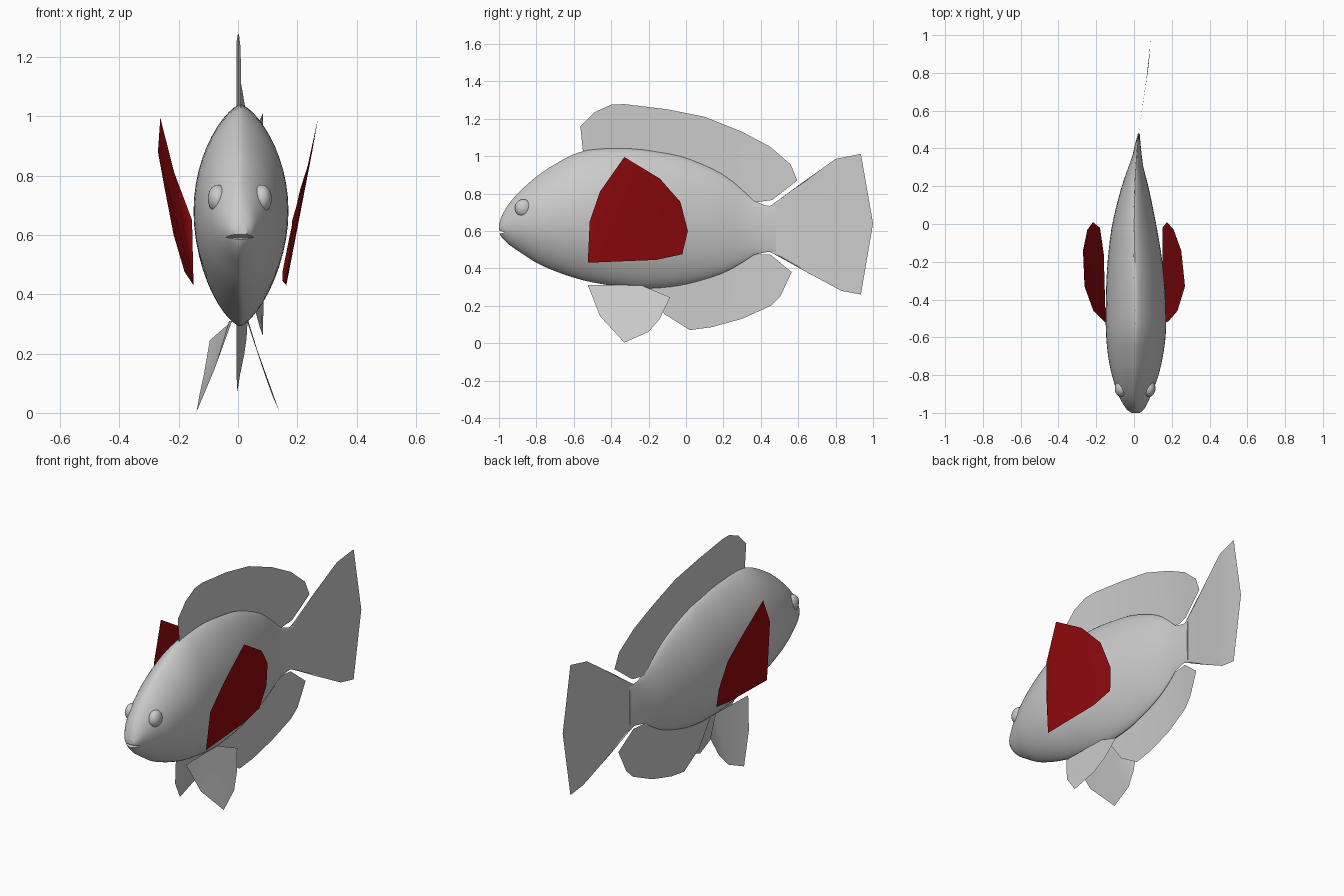
import bpy, bmesh, math

if "Cube" in bpy.data.objects:
    bpy.data.objects.remove(bpy.data.objects["Cube"])


def curve(keys, t):
    """Smooth (Hermite) interpolation through rows of (t, value, value...)."""
    n = len(keys)
    t = min(max(t, keys[0][0]), keys[-1][0])
    i = max(k for k in range(n - 1) if keys[k][0] <= t)
    a, b = keys[i], keys[i + 1]
    h = b[0] - a[0]
    u = (t - a[0]) / h

    def slope(k, c):
        p, q = keys[max(k - 1, 0)], keys[min(k + 1, n - 1)]
        return (q[c] - p[c]) / (q[0] - p[0])
    return [(2*u**3 - 3*u**2 + 1) * a[c] + (u**3 - 2*u**2 + u) * h * slope(i, c)
            + (3*u**2 - 2*u**3) * b[c] + (u**3 - u**2) * h * slope(i + 1, c)
            for c in range(1, len(a))]


def make(name, verts, faces, smooth=True):
    me = bpy.data.meshes.new(name)
    me.from_pydata(verts, [], faces)
    bm = bmesh.new()
    bm.from_mesh(me)
    bmesh.ops.recalc_face_normals(bm, faces=bm.faces)
    bm.to_mesh(me)
    bm.free()
    ob = bpy.data.objects.new(name, me)
    bpy.context.collection.objects.link(ob)
    for p in me.polygons:
        p.use_smooth = smooth
    return ob


# Swimming bend of the spine: (y, x)
SPINE = [(-1, .01), (-.55, .01), (-.2, -.005), (.2, .002), (.4, .015),
         (.5, .028), (.66, .05), (.845, .078), (1, .088)]

# Body stations: (y, top z, bottom z, left x, right x)
BODY = [(-1, .635, .59, -.012, .03), (-.985, .68, .565, -.035, .05),
        (-.95, .74, .53, -.06, .07), (-.9, .80, .495, -.085, .093),
        (-.8, .89, .43, -.117, .13), (-.7, .957, .385, -.137, .153),
        (-.6, 1.01, .35, -.147, .167), (-.5, 1.035, .325, -.15, .17),
        (-.3, 1.04, .295, -.146, .161), (-.15, 1.022, .295, -.135, .143),
        (0, .99, .315, -.115, .117), (.2, .90, .375, -.065, .076),
        (.3, .82, .43, -.03, .05), (.37, .755, .475, -.006, .04),
        (.42, .738, .485, .005, .035), (.48, .728, .49, .021, .03)]

# Body: lofted pointed-oval rings
N, M = 48, 40
ys = [-1 + 1.48 * (1 - math.cos(math.pi * (.5 * k / M))) for k in range(M + 1)]
verts, faces = [], []
for y in ys:
    top, bot, xl, xr = curve(BODY, y)
    cx, hw = (xl + xr) / 2, (xr - xl) / 2
    cz, hh = (top + bot) / 2, (top - bot) / 2
    for j in range(N):
        c, s = math.cos(2 * math.pi * j / N), math.sin(2 * math.pi * j / N)
        verts.append((cx + hw * math.copysign(abs(c) ** 1.4, c), y, cz + hh * s))
for i in range(M):
    for j in range(N):
        k = (j + 1) % N
        faces.append((i*N + j, i*N + k, (i+1)*N + k, (i+1)*N + j))
faces += [tuple(range(N)), tuple(range(M*N, (M+1)*N))]
body = make("body", verts, faces)

# Mouth: wedge cut out of the snout
sec = [(-1.03, .612), (-.968, .592), (-1.03, .578)]
cutter = make("mouth_cutter", [(x, y, z) for x in (-.07, .09) for y, z in sec],
              [(0, 1, 2), (3, 4, 5), (0, 1, 4, 3), (1, 2, 5, 4), (2, 0, 3, 5)], False)
cutter.hide_render = True
mod = body.modifiers.new("mouth", 'BOOLEAN')
mod.operation, mod.object, mod.solver = 'DIFFERENCE', cutter, 'EXACT'
bpy.context.view_layer.objects.active = body
body.select_set(True)
bpy.ops.object.modifier_apply(modifier="mouth")
bpy.data.objects.remove(cutter)
bpy.ops.object.shade_smooth_by_angle(angle=math.radians(40))

# Eyes
for side, x in (("left", -.068), ("right", .08)):
    bpy.ops.mesh.primitive_uv_sphere_add(segments=24, ring_count=16, radius=.045,
                                         location=(x, -.87, .722))
    eye = bpy.context.object
    eye.name = side + "_eye"
    eye.scale = (.75, 1, 1.05)
    bpy.ops.object.shade_smooth()


def median_fin(name, pairs, n=6):
    """Thin sheet on the spine, stretched between (base, tip) point pairs."""
    v, f = [], []
    for by, bz, ty, tz in pairs:
        for k in range(n + 1):
            y, z = by + (ty - by) * k / n, bz + (tz - bz) * k / n
            v.append((curve(SPINE, y)[0], y, z))
    w = n + 1
    for i in range(len(pairs) - 1):
        for k in range(n):
            f.append((i*w + k, i*w + k + 1, (i+1)*w + k + 1, (i+1)*w + k))
    return make(name, v, f)


# Median fins: (base y, base z, tip y, tip z)
median_fin("dorsal_fin", [
    (-.55, 1.015, -.565, 1.16), (-.48, 1.025, -.49, 1.235), (-.4, 1.03, -.4, 1.275),
    (-.33, 1.03, -.33, 1.278), (-.12, 1.01, -.1, 1.25), (.04, .965, .1, 1.21),
    (.15, .915, .3, 1.13), (.24, .86, .45, 1.05), (.31, .80, .56, .955),
    (.35, .755, .595, .87), (.355, .75, .46, .765)])
median_fin("anal_fin", [
    (-.22, .30, -.115, .155), (-.12, .31, .02, .07), (-.03, .32, .135, .085),
    (.1, .35, .3, .13), (.2, .385, .455, .2), (.27, .42, .505, .25),
    (.33, .455, .565, .38), (.355, .475, .45, .475)])
median_fin("tail_fin", [
    (.44, .73, .457, .73), (.44, .725, .62, .857), (.44, .71, .8, .985),
    (.44, .69, .935, 1.012), (.44, .61, 1, .64), (.44, .53, .935, .26),
    (.44, .51, .83, .28), (.44, .495, .62, .393), (.44, .49, .457, .49)])

# Paired fins: shared (y, z) outline, one x list per side, fanned from first point
PECTORAL = [(-.525, .43), (-.515, .65), (-.46, .81), (-.33, .995), (-.14, .88),
            (-.03, .755), (.01, .6), (-.02, .475), (-.16, .445)]
PELVIC = [(-.24, .31), (-.525, .31), (-.46, .145), (-.33, .003), (-.2, .06),
          (-.14, .13), (-.085, .245)]
red = bpy.data.materials.new("red_fin")
red.diffuse_color = (.3, .003, .004, 1)
red.use_nodes = True
red.node_tree.nodes["Principled BSDF"].inputs["Base Color"].default_value = red.diffuse_color


def paired_fin(name, outline, xs):
    return make(name, [(x, y, z) for x, (y, z) in zip(xs, outline)],
                [(0, i, i + 1) for i in range(1, len(outline) - 1)])


for name, xs in (("right", [.163, .183, .23, .27, .25, .21, .175, .15, .15]),
                 ("left", [-.15, -.155, -.215, -.262, -.27, -.247, -.217, -.18, -.16])):
    paired_fin(name + "_pectoral_fin", PECTORAL, xs).data.materials.append(red)
paired_fin("right_pelvic_fin", PELVIC, [.03, .035, .085, .14, .115, .09, .055])
paired_fin("left_pelvic_fin", PELVIC, [-.02, -.03, -.08, -.14, -.13, -.115, -.095])
